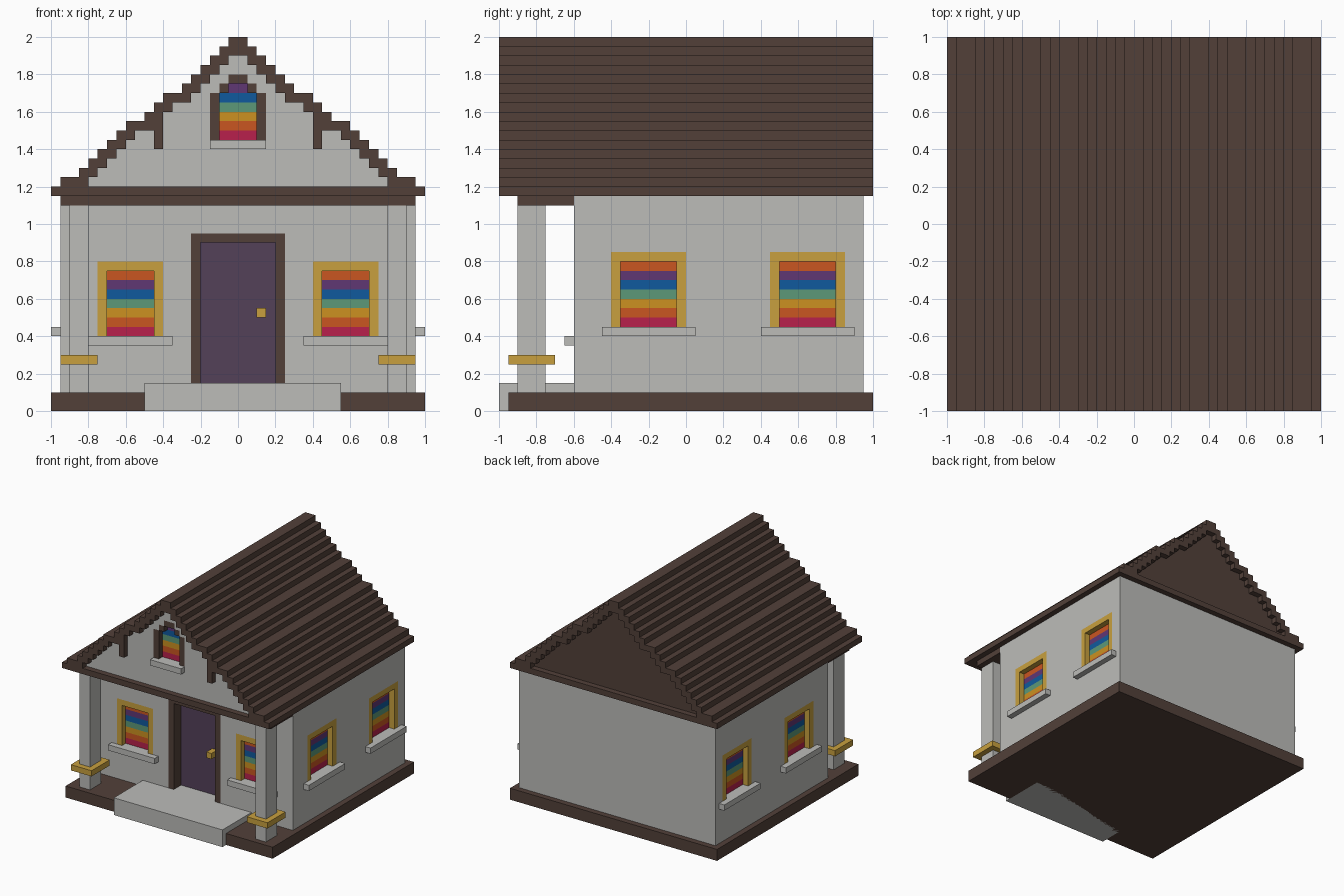
import bpy, bmesh
from mathutils import Vector

if "Cube" in bpy.data.objects:
    bpy.data.objects.remove(bpy.data.objects["Cube"])


def mat(name, r, g, b):
    lin = [(c / 255 / 12.92) if c < 11 else ((c / 255 + 0.055) / 1.055) ** 2.4 for c in (r, g, b)]
    m = bpy.data.materials.new(name)
    m.diffuse_color = (*lin, 1)
    m.use_nodes = True
    m.node_tree.nodes["Principled BSDF"].inputs["Base Color"].default_value = m.diffuse_color
    return m


GREY = mat("light grey", 188, 188, 185)
BROWN = mat("dark brown", 82, 64, 57)
GOLD = mat("gold", 200, 160, 62)
DOOR = mat("dusky purple", 83, 65, 89)
RED = mat("crimson", 184, 32, 76)
ORANGE = mat("orange", 202, 86, 33)
YELLOW = mat("amber", 204, 145, 33)
GREEN = mat("green", 92, 153, 120)
BLUE = mat("blue", 16, 90, 157)
PURPLE = mat("purple", 96, 55, 116)
RAINBOW = [RED, ORANGE, YELLOW, GREEN, BLUE, PURPLE, ORANGE]


def finish(name, bm, mats):
    bmesh.ops.recalc_face_normals(bm, faces=bm.faces)
    me = bpy.data.meshes.new(name)
    bm.to_mesh(me)
    bm.free()
    for m in mats:
        me.materials.append(m)
    ob = bpy.data.objects.new(name, me)
    bpy.context.collection.objects.link(ob)
    return ob


def boxes(name, items, mats):
    """Each item is ((x0, x1), (y0, y1), (z0, z1)); colours cycle with the items."""
    bm = bmesh.new()
    for i, spans in enumerate(items):
        lo = Vector([min(s) for s in spans])
        hi = Vector([max(s) for s in spans])
        verts = bmesh.ops.create_cube(bm, size=1)["verts"]
        for v in verts:
            v.co = Vector([(lo[k] + hi[k]) / 2 + v.co[k] * (hi[k] - lo[k]) for k in range(3)])
        for f in {f for v in verts for f in v.link_faces}:
            f.material_index = i % len(mats)
    return finish(name, bm, mats)


def prism(name, pts, y0, y1, m):
    """Extrude an x-z outline along y."""
    bm = bmesh.new()
    face = bm.faces.new([bm.verts.new((x, y0, z)) for x, z in pts])
    out = bmesh.ops.extrude_face_region(bm, geom=[face])["geom"]
    for v in out:
        if isinstance(v, bmesh.types.BMVert):
            v.co.y = y1
    return finish(name, bm, [m])


def stair(levels):
    """Symmetric stepped outline from (half width, z0, z1) levels, left foot to right foot."""
    left = [p for h, a, b in levels for p in ((-h, a), (-h, b))]
    return left + [(-x, z) for x, z in reversed(left)]


def cut(target, cutter):
    mod = target.modifiers.new("cut", "BOOLEAN")
    mod.operation = "DIFFERENCE"
    mod.solver = "EXACT"
    mod.object = cutter
    dg = bpy.context.evaluated_depsgraph_get()
    me = bpy.data.meshes.new_from_object(target.evaluated_get(dg))
    target.modifiers.clear()
    target.data = me
    bpy.data.objects.remove(cutter)


# Wall-to-world placement: u runs along the wall, d goes inward from its surface
def front(u, d, z):
    return (u, (-0.6 + d[0], -0.6 + d[1]), z)


def gable(u, d, z):
    return (u, (-0.95 + d[0], -0.95 + d[1]), z)


def side(s):
    return lambda u, d, z: ((s * (0.95 - d[0]), s * (0.95 - d[1])), u, z)


def stripes(name, place, u, z0, n):
    rows = [place(u, (0.05, 0.055), (z0 + 0.05 * i, z0 + 0.05 * (i + 1))) for i in range(n)]
    boxes(name, rows, RAINBOW[:n])


def window(name, place, u0, u1, z0):
    """Recessed striped window with gold frame and sill; returns the recess box."""
    z1, d = z0 + 0.4, (0, 0.06)
    boxes(name + "_frame", [place((u0, u0 + 0.05), d, (z0, z1)),
                            place((u1 - 0.05, u1), d, (z0, z1)),
                            place((u0 + 0.05, u1 - 0.05), d, (z1 - 0.05, z1))], [GOLD])
    stripes(name + "_pane", place, (u0 + 0.05, u1 - 0.05), z0, 7)
    boxes(name + "_sill", [place((u0 - 0.05, u1 + 0.05), (-0.05, 0), (z0 - 0.05, z0))], [GREY])
    return place((u0, u1), (-0.05, 0.06), (z0, z1))


# Base and front step
boxes("base", [((-1, 1), (-0.95, 1), (0, 0.1))], [BROWN])
boxes("front_step", [((-0.5, 0.55), (-1, -0.6), (0, 0.15))], [GREY])

# Walls with recessed windows and door
walls = boxes("walls", [((-0.95, 0.95), (-0.6, 0.95), (0.1, 1.15))], [GREY])
holes = [front((-0.25, 0.25), (-0.05, 0.11), (0.15, 0.95))]
for s, tag in ((-1, "left"), (1, "right")):
    u = sorted((s * 0.4, s * 0.75))
    holes.append(window(f"front_window_{tag}", front, u[0], u[1], 0.4))
    holes.append(window(f"{tag}_window_front", side(s), -0.4, 0.0, 0.45))
    holes.append(window(f"{tag}_window_back", side(s), 0.45, 0.85, 0.45))
cut(walls, boxes("wall_cutter", holes, [GREY]))

# Door, its frame and knob
boxes("door_frame", [front((-0.25, -0.2), (0, 0.11), (0.15, 0.95)),
                     front((0.2, 0.25), (0, 0.11), (0.15, 0.95)),
                     front((-0.2, 0.2), (0, 0.11), (0.9, 0.95))], [BROWN])
boxes("door", [front((-0.2, 0.2), (0.1, 0.11), (0.15, 0.9))], [DOOR])
boxes("door_knob", [front((0.1, 0.15), (0.02, 0.1), (0.5, 0.55))], [GOLD])

# Porch columns with gold bands, and the beam above
for s, tag in ((-1, "left"), (1, "right")):
    boxes(f"porch_column_{tag}", [((s * 0.8, s * 0.9), (-0.9, -0.75), (0.1, 1.1))], [GREY])
    boxes(f"column_band_{tag}", [((s * 0.75, s * 0.95), (-0.95, -0.7), (0.25, 0.3))], [GOLD])
boxes("porch_beam", [((-0.95, 0.95), (-0.9, -0.6), (1.1, 1.15))], [BROWN])

# Stepped roof shell over an eaves slab
boxes("eaves", [((-1, 1), (-1, 1), (1.15, 1.2))], [BROWN])
half = [0.95, 0.85, 0.8, 0.75, 0.7, 0.65, 0.6, 0.5, 0.45, 0.4, 0.3, 0.25, 0.2, 0.15, 0.1, 0.05]
zs = [1.2 + 0.05 * k for k in range(17)]
outer = stair([(h, zs[k], zs[k + 1]) for k, h in enumerate(half)])
inner = stair([(half[k + 1] - 0.05, zs[k], zs[k + 1]) for k in range(14)])
prism("roof", outer + inner[::-1], -1, 1, BROWN)

# Gable walls, set in from the roof ends
gable_front = prism("gable_front", inner, -0.95, -0.85, GREY)
prism("gable_back", inner, 0.9, 0.95, BROWN)
for s, tag in ((-1, "left"), (1, "right")):
    boxes(f"gable_post_{tag}", [((s * 0.4, s * 0.45), (-1, -0.95), (1.4, 1.55))], [BROWN])

# Attic window with a stepped brown frame
arch = stair([(0.15, 1.45, 1.7), (0.1, 1.7, 1.75), (0.05, 1.75, 1.8)])
cut(gable_front, prism("attic_cutter", arch, -1, -0.89, GREY))
d = (0, 0.06)
frame = [gable((-0.05, 0.05), d, (1.75, 1.8))]
for s in (-1, 1):
    frame += [gable((s * 0.1, s * 0.15), d, (1.45, 1.7)), gable((s * 0.05, s * 0.1), d, (1.7, 1.75))]
boxes("attic_window_frame", frame, [BROWN])
stripes("attic_window_pane", gable, (-0.1, 0.1), 1.45, 6)
boxes("attic_window_sill", [gable((-0.15, 0.15), (-0.05, 0), (1.4, 1.45))], [GREY])
